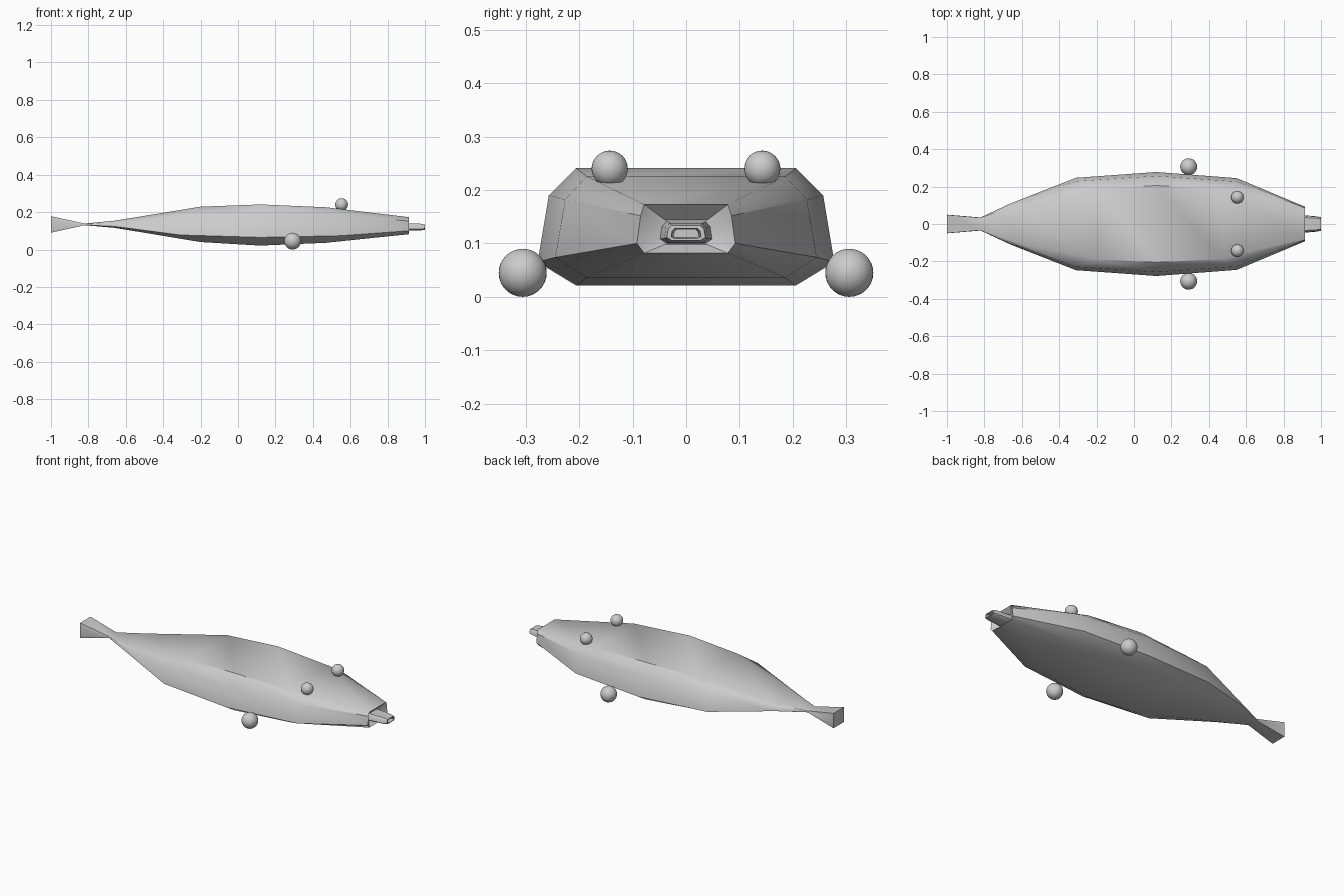
import bpy, bmesh, math

if "Cube" in bpy.data.objects:
    bpy.data.objects.remove(bpy.data.objects["Cube"])

grey = bpy.data.materials.new("plain grey")
grey.diffuse_color = (0.6, 0.6, 0.6, 1)
grey.use_nodes = True
grey.node_tree.nodes["Principled BSDF"].inputs["Base Color"].default_value = grey.diffuse_color


def finish(obj, angle):
    obj.data.materials.append(grey)
    bpy.ops.object.select_all(action='DESELECT')
    obj.select_set(True)
    bpy.context.view_layer.objects.active = obj
    bpy.ops.object.shade_smooth_by_angle(angle=math.radians(angle))


def section(x_side, x_top, w, zb, zt, flat):
    """Eight-sided ring: flat top and bottom, chamfered shoulders."""
    h = zt - zb
    half = [(x_top, w * flat, zb), (x_side, w, zb + 0.2 * h),
            (x_side, w * (0.925 if flat < 0.9 else 1), zb + 0.77 * h),
            (x_top, w * flat, zt)]
    return half + [(x, -y, z) for x, y, z in reversed(half)]


def loft(name, rings, angle):
    bm = bmesh.new()
    loops = [[bm.verts.new(p) for p in section(*r)] for r in rings]
    for a, b in zip(loops, loops[1:]):
        for i in range(8):
            j = (i + 1) % 8
            bm.faces.new((a[i], a[j], b[j], b[i]))
    bm.faces.new(loops[0])
    bm.faces.new(loops[-1])
    bmesh.ops.recalc_face_normals(bm, faces=bm.faces)
    mesh = bpy.data.meshes.new(name)
    bm.to_mesh(mesh)
    bm.free()
    obj = bpy.data.objects.new(name, mesh)
    bpy.context.collection.objects.link(obj)
    finish(obj, angle)


# body with flared block tail and recessed front face
# x at sides, x at top/bottom, half width, bottom, top, flat share of width
loft("body", [
    (-1.00, -1.00, 0.050, 0.090, 0.178, 0.98),
    (-0.82, -0.82, 0.035, 0.130, 0.139, 0.95),
    (-0.66, -0.66, 0.110, 0.116, 0.154, 0.80),
    (-0.31, -0.20, 0.247, 0.040, 0.229, 0.76),
    (0.12, 0.12, 0.278, 0.021, 0.241, 0.74),
    (0.55, 0.47, 0.245, 0.036, 0.226, 0.76),
    (0.915, 0.915, 0.092, 0.082, 0.173, 0.85),
    (0.885, 0.885, 0.050, 0.098, 0.144, 0.80),
], 40)

# hollow snout
loft("snout", [
    (0.87, 0.87, 0.050, 0.100, 0.142, 0.75),
    (0.975, 0.975, 0.041, 0.102, 0.138, 0.75),
    (1.00, 1.00, 0.036, 0.106, 0.134, 0.75),
    (1.00, 1.00, 0.028, 0.109, 0.128, 0.75),
    (0.95, 0.95, 0.024, 0.111, 0.126, 0.75),
], 40)

# eyes on top and balls at the lower sides, mirrored
for side, label in ((-1, "right"), (1, "left")):
    for part, x, y, z, r in (("eye", 0.553, 0.143, 0.240, 0.034),
                             ("side_ball", 0.292, 0.306, 0.045, 0.045)):
        bpy.ops.mesh.primitive_uv_sphere_add(segments=32, ring_count=16, radius=r,
                                             location=(x, side * y, z))
        ball = bpy.context.object
        ball.name = f"{label}_{part}"
        finish(ball, 60)
